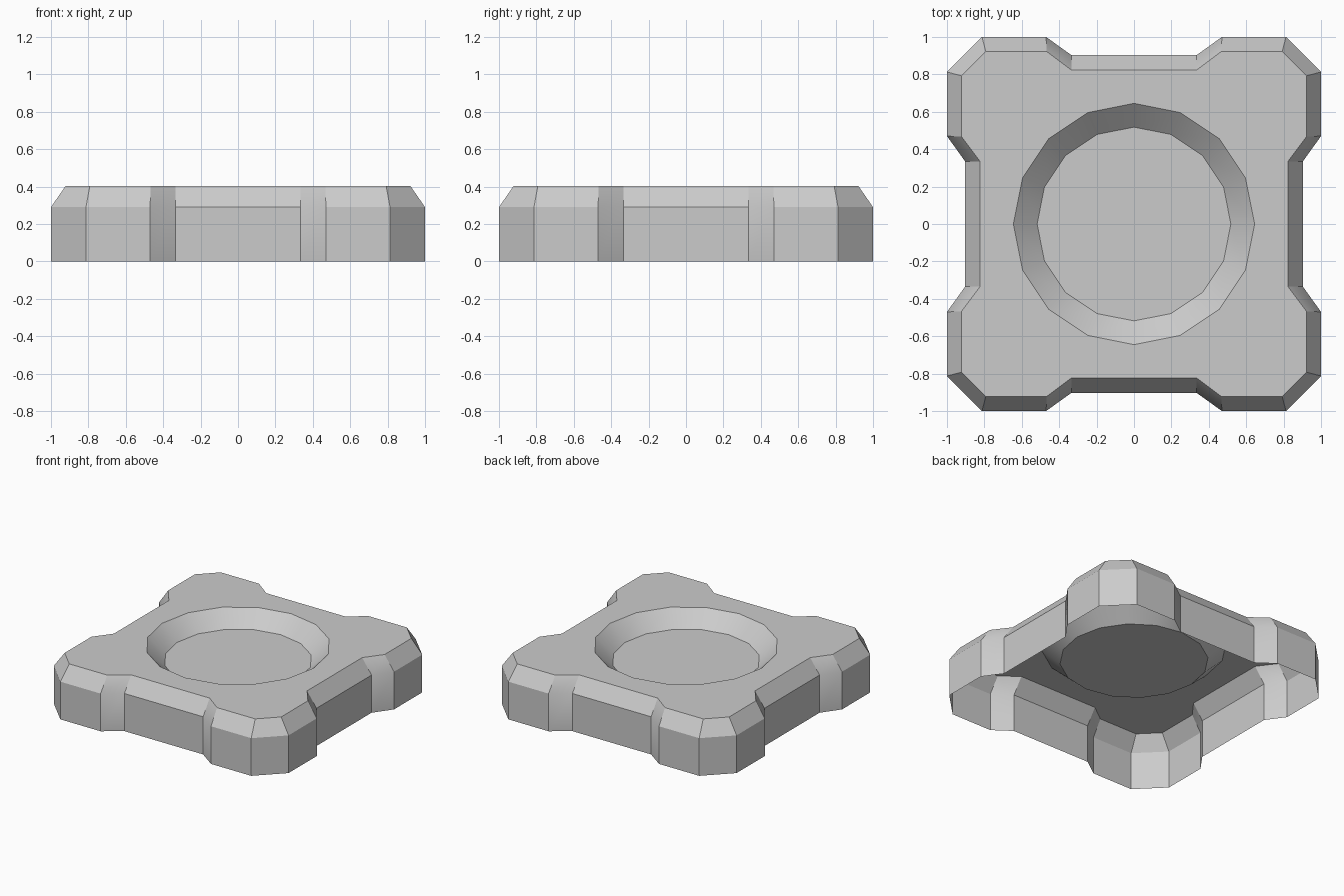
import bpy, bmesh, math

if "Cube" in bpy.data.objects:
    bpy.data.objects.remove(bpy.data.objects["Cube"])

WALL_Z, TOP_Z, FLOOR_Z = 0.29, 0.403, 0.29


def outline(quarter, z):
    """Repeat a quarter profile four times around z."""
    pts = []
    for k in range(4):
        c, s = [(1, 0), (0, 1), (-1, 0), (0, -1)][k]
        pts += [(x * c - y * s, x * s + y * c, z) for x, y in quarter]
    return pts


def circle(r, z, n=16):
    return [(r * math.cos(2 * math.pi * i / n),
             r * math.sin(2 * math.pi * i / n), z) for i in range(n)]


def loft(bm, a, b):
    n = len(a)
    for i in range(n):
        j = (i + 1) % n
        bm.faces.new((a[i], a[j], b[j], b[i]))


bm = bmesh.new()


def ring(pts):
    return [bm.verts.new(p) for p in pts]


# Notched, chamfered square outline and its inset top outline
outer = [(0.903, -0.335), (0.903, 0.335), (1, 0.47), (1, 0.813), (0.813, 1), (0.47, 1)]
inner = [(0.823, -0.335), (0.823, 0.335), (0.922, 0.467), (0.922, 0.792),
         (0.792, 0.922), (0.467, 0.922)]
base = ring(outline(outer, 0))
shoulder = ring(outline(outer, WALL_Z))
top = ring(outline(inner, TOP_Z))
loft(bm, base, shoulder)
loft(bm, shoulder, top)

# Round recess with sloped side and flat floor
rim = ring(circle(0.645, TOP_Z))
floor = ring(circle(0.518, FLOOR_Z))
loft(bm, rim, floor)
bm.faces.new(floor)

# Flat top between outline and recess rim (underside stays open)
edges = [bm.edges.get((l[i - 1], l[i])) for l in (top, rim) for i in range(len(l))]
res = bmesh.ops.triangle_fill(bm, edges=edges, use_beauty=True, normal=(0, 0, 1))
for f in res["geom"]:
    if isinstance(f, bmesh.types.BMFace):
        f.normal_update()
        if f.normal.z < 0:
            f.normal_flip()

mesh = bpy.data.meshes.new("recessed_base_plate")
bm.to_mesh(mesh)
bm.free()
plate = bpy.data.objects.new("recessed_base_plate", mesh)
bpy.context.collection.objects.link(plate)

# Smooth recess side, crisp outer edges
bpy.context.view_layer.objects.active = plate
plate.select_set(True)
bpy.ops.object.shade_smooth_by_angle(angle=math.radians(30))
